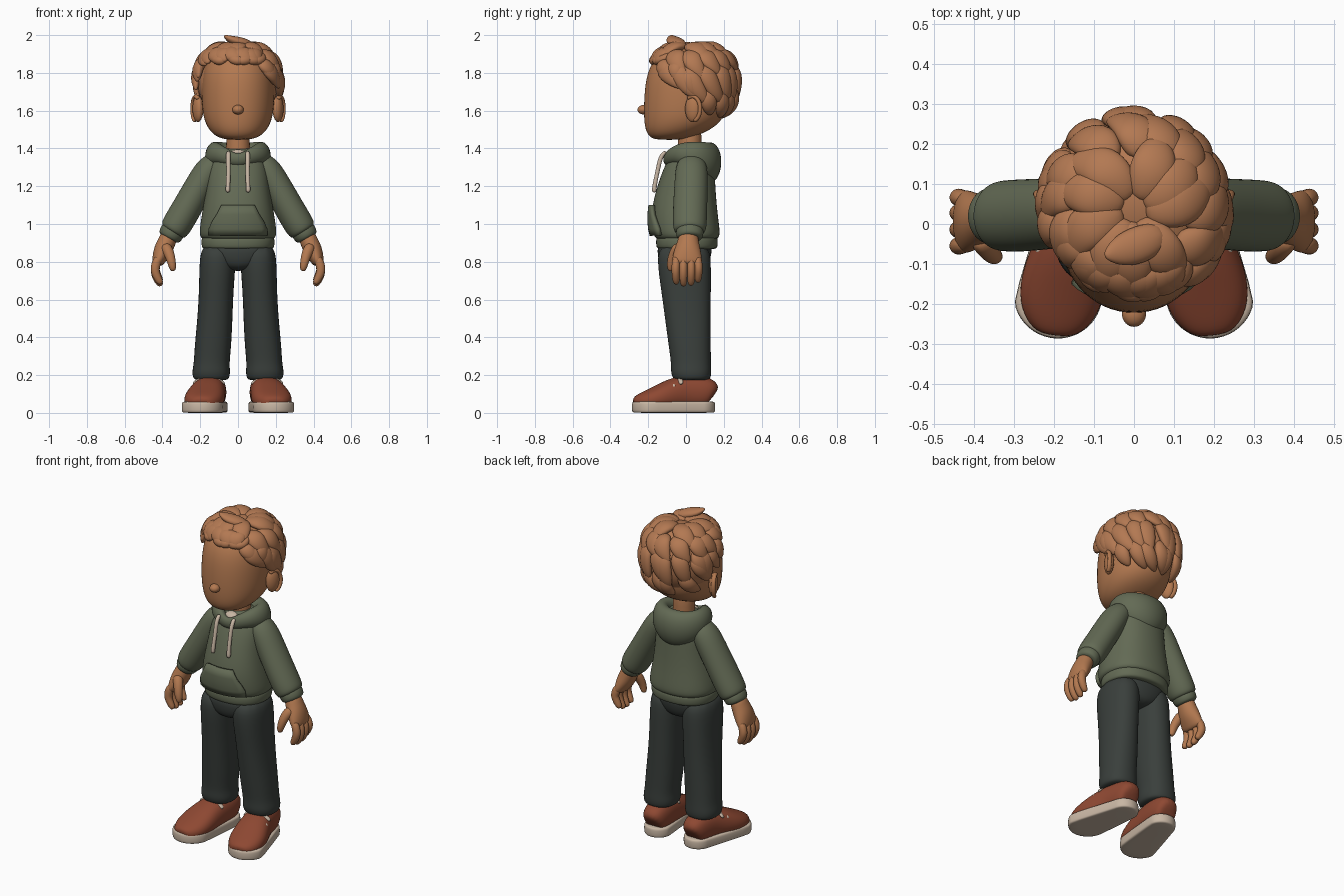
import bpy, bmesh, math, random
from mathutils import Vector, Matrix

random.seed(4)
if "Cube" in bpy.data.objects:
    bpy.data.objects.remove(bpy.data.objects["Cube"])


def material(name, r, g, b):
    m = bpy.data.materials.new(name)
    m.use_nodes = True
    m.diffuse_color = (r, g, b, 1)
    node = next(n for n in m.node_tree.nodes if n.type == 'BSDF_PRINCIPLED')
    node.inputs["Base Color"].default_value = (r, g, b, 1)
    node.inputs["Roughness"].default_value = 0.8
    return m


SKIN = material("skin", .45, .19, .08)
HAIR = material("hair", .45, .19, .085)
GREEN = material("hoodie_green", .125, .145, .09)
LINING = material("hood_lining", .05, .06, .05)
DARK = material("trouser_charcoal", .042, .05, .045)
RUST = material("shoe_rust", .27, .065, .032)
CREAM = material("cream", .58, .47, .37)


def finish(name, bm, mat, mirror=False, levels=2):
    bmesh.ops.recalc_face_normals(bm, faces=bm.faces)
    me = bpy.data.meshes.new(name)
    bm.to_mesh(me)
    bm.free()
    me.materials.append(mat)
    for p in me.polygons:
        p.use_smooth = True
    ob = bpy.data.objects.new(name, me)
    bpy.context.collection.objects.link(ob)
    if mirror:
        ob.modifiers.new("mirror", 'MIRROR').use_mirror_merge = False
    if levels:
        sub = ob.modifiers.new("smooth", 'SUBSURF')
        sub.levels = sub.render_levels = levels
    return ob


def skin_rings(bm, rings, closed=False):
    rows = [[bm.verts.new(p) for p in ring] for ring in rings]
    n = len(rows[0])
    pairs = list(zip(rows, rows[1:])) + ([(rows[-1], rows[0])] if closed else [])
    for a, b in pairs:
        for i in range(n):
            j = (i + 1) % n
            bm.faces.new((a[i], a[j], b[j], b[i]))
    if not closed:
        bm.faces.new(rows[0])
        bm.faces.new(rows[-1])


def sweep(name, pts, mat, ref=(0, 1, 0), flat=False, closed=False, n=12,
          power=2.0, mirror=False, levels=2, bm=None):
    """Rings of (x, y, z, a, b): horizontal if flat, else square to the path."""
    own = bm is None
    bm = bm or bmesh.new()
    k = 3 / (2 + math.cos(math.tau / n))
    pos = [Vector(p[:3]) for p in pts]
    rings = []
    for i, p in enumerate(pts):
        if flat:
            u, v = Vector((1, 0, 0)), Vector((0, 1, 0))
        else:
            nxt = pos[(i + 1) % len(pos)] if closed else pos[min(i + 1, len(pos) - 1)]
            prv = pos[i - 1] if closed else pos[max(i - 1, 0)]
            t = (nxt - prv).normalized()
            u = t.cross(Vector(ref)).normalized()
            v = u.cross(t)
        ring = []
        for j in range(n):
            c, s = math.cos(math.tau * j / n), math.sin(math.tau * j / n)
            c = math.copysign(abs(c) ** (2 / power), c)
            s = math.copysign(abs(s) ** (2 / power), s)
            ring.append(pos[i] + u * p[3] * k * c + v * p[4] * k * s)
        rings.append(ring)
    skin_rings(bm, rings, closed)
    if own:
        return finish(name, bm, mat, mirror, levels)


def ball(name, loc, size, mat, mirror=False, turn=0):
    bm = bmesh.new()
    mtx = Matrix.Translation(loc) @ Matrix.Rotation(turn, 4, 'Z') @ Matrix.Diagonal((*size, 1))
    bmesh.ops.create_uvsphere(bm, u_segments=32, v_segments=18, radius=1, matrix=mtx)
    return finish(name, bm, mat, mirror, 0)


# Head, neck, nose and ears
sweep("head", [(0, -.09, 1.445, .06, .07), (0, -.075, 1.462, .115, .12), (0, -.04, 1.50, .155, .175),
               (0, -.01, 1.56, .183, .212), (0, 0, 1.65, .192, .222), (0, .01, 1.78, .192, .222),
               (0, .02, 1.88, .165, .19), (0, .03, 1.94, .08, .1)], SKIN, flat=True, n=16, power=2.1)
sweep("neck", [(0, .02, 1.3, .07, .065), (0, .02, 1.4, .06, .06), (0, .02, 1.55, .065, .065)], SKIN, flat=True)
ball("nose", (0, -.225, 1.605), (.03, .032, .025), SKIN)
ball("ears", (.212, .035, 1.61), (.026, .042, .07), SKIN, True, -.4)
rim = [(.222 + .018 * math.sin(a), .035 + .042 * math.sin(a), 1.61 + .068 * math.cos(a), .011, .013)
       for a in (math.radians(d) for d in range(-40, 200, 30))]
sweep("ear_rims", rim, SKIN, ref=(1, 0, 0), n=8, mirror=True)


# Hair: a cap with layers of tapered locks swirling off the crown
def scalp(az, pol, lift):
    az, pol = math.radians(az), math.radians(pol)
    c, r = math.cos(pol), abs(math.sin(pol)) ** .8
    return Vector((math.sin(az) * (.213 + lift) * r, .035 - math.cos(az) * (.225 + lift) * r,
                   1.745 + (.2 + lift) * math.copysign(abs(c) ** .8, c)))


def hairline(az):
    d = abs((az + 180) % 360 - 180)
    keys = [(0, 60), (50, 66), (75, 94), (95, 104), (115, 138), (181, 148)]
    for (a, p), (b, q) in zip(keys, keys[1:]):
        if d < b:
            return p + (q - p) * (d - a) / (b - a)


ball("hair_cap", (0, .06, 1.745), (.215, .2, .2), HAIR)
bm = bmesh.new()
for start, length, count, width in ((4, 50, 9, .055), (32, 50, 14, .052), (62, 50, 17, .048), (92, 50, 17, .042)):
    for i in range(count):
        az = 360 * (i + random.uniform(-.3, .3)) / count
        twist = random.uniform(8, 34)
        limit = hairline(az + twist)
        if start > limit + 8:
            continue
        end = min(start + length * random.uniform(.9, 1.15), limit)
        begin = min(start, end - 32)
        pts = []
        for t, w, lift in ((0, .5, -.012), (.25, 1, .004), (.5, 1.05, .012), (.78, .8, .012), (1, .18, .014)):
            p = scalp(az + twist * t * t, begin + (end - begin) * t, lift)
            pts.append((*p, width * w, .026 * w + .002))
        out = Vector(pts[2][:3]) - Vector((0, .035, 1.72))
        sweep("", pts, HAIR, ref=out, n=8, bm=bm)
# Fringe rolls and a tuft on top
for side, az in ((1, -48), (1, -18), (-1, 50), (1, 8), (-1, 26)):
    pts = [(*scalp(az + side * 34 * t, 44 + 18 * math.sin(t * 3), .008), .036 * w, .026 * w)
           for t, w in ((0, .4), (.3, 1), (.65, 1), (1, .25))]
    sweep("", pts, HAIR, ref=(0, -.7, .7), n=8, bm=bm)
sweep("", [(.08, -.02, 1.94, .03, .02), (.02, -.05, 1.96, .05, .03), (-.04, -.07, 1.975, .04, .022),
           (-.075, -.08, 1.998, .008, .006)], HAIR, ref=(0, 0, 1), n=8, bm=bm)
finish("hair_locks", bm, HAIR)

# Hoodie body, waistband and pocket
body = sweep("hoodie_body", [(0, .005, .91, .17, .145), (0, .005, .93, .202, .172), (0, 0, .97, .203, .178),
                             (0, -.01, 1.07, .187, .174), (0, 0, 1.19, .168, .155), (0, .015, 1.29, .16, .135),
                             (0, .025, 1.36, .135, .11), (0, .03, 1.41, .07, .07)], GREEN, flat=True, n=16, power=2.3)
sweep("waistband", [(0, .005, .865, .175, .145), (0, .005, .872, .192, .162), (0, .005, .925, .194, .164),
                    (0, .005, .94, .18, .15)], GREEN, flat=True, n=16, power=2.3)
bm = bmesh.new()
rows = []
for z, half in ((.94, .15), (.975, .15), (1.01, .135), (1.05, .11), (1.10, .085)):
    rows.append([bm.verts.new((half * i / 5, -.4, z)) for i in range(-5, 6)])
for a, b in zip(rows, rows[1:]):
    for i in range(10):
        bm.faces.new((a[i], a[i + 1], b[i + 1], b[i]))
pocket = finish("front_pocket", bm, GREEN, levels=0)
wrap = pocket.modifiers.new("wrap", 'SHRINKWRAP')
wrap.target, wrap.wrap_method, wrap.offset = body, 'PROJECT', .014
wrap.use_project_y, wrap.use_positive_direction, wrap.use_negative_direction = True, True, True
solid = pocket.modifiers.new("thickness", 'SOLIDIFY')
solid.thickness, solid.offset = .02, 0

# Sleeves and cuffs
sweep("sleeves", [(.09, .03, 1.34, .05, .06), (.145, .03, 1.305, .075, .085), (.2, .027, 1.21, .077, .088),
                  (.262, .022, 1.1, .078, .09), (.32, .02, 1.0, .08, .09), (.343, .02, .965, .074, .084),
                  (.349, .02, .955, .055, .065)], GREEN, mirror=True)
sweep("cuffs", [(.338, .02, .975, .06, .065), (.345, .02, .963, .067, .074), (.366, .02, .93, .062, .07),
                (.37, .02, .922, .045, .05)], GREEN, mirror=True)

# Hands
sweep("palms", [(.36, .015, .95, .045, .05), (.375, .012, .91, .047, .055), (.398, .008, .86, .05, .07),
                (.42, .006, .81, .036, .08), (.43, .006, .78, .025, .075)], SKIN, mirror=True)
bm = bmesh.new()
for y, drop in ((-.055, .01), (-.014, 0), (.028, .003), (.067, .02)):
    sweep("", [(.418, y * .9, .83, .022, .021), (.44, y, .775, .025, .022), (.438, y, .73 + drop, .023, .021),
               (.418, y * .95, .69 + drop, .02, .019), (.405, y * .93, .672 + drop, .012, .012)], SKIN, n=8, bm=bm)
sweep("", [(.39, -.03, .89, .03, .03), (.365, -.062, .85, .028, .027), (.352, -.08, .8, .023, .022),
           (.345, -.082, .765, .018, .018), (.343, -.08, .75, .01, .01)], SKIN, n=8, bm=bm)
finish("fingers", bm, SKIN, True)

# Folded hood, lining, undershirt and drawstrings
half = [(.06, -.085, 1.355, .03, .04), (.12, -.03, 1.378, .045, .055), (.137, .05, 1.365, .052, .075),
        (.085, .108, 1.335, .064, .1)]
ring = [(0, -.105, 1.335, .02, .03)] + half + [(0, .128, 1.315, .07, .118)]
ring += [(-x, *rest) for x, *rest in reversed(half)]
sweep("hood", ring, GREEN, ref=(0, 0, 1), closed=True)
ball("hood_inside", (0, .03, 1.38), (.11, .09, .018), LINING)
ball("undershirt", (0, -.055, 1.365), (.045, .035, .03), CREAM)
sweep("drawstrings", [(.05, -.105, 1.385, .012, .01), (.052, -.135, 1.36, .012, .012), (.05, -.15, 1.28, .011, .011),
                      (.053, -.168, 1.2, .011, .011), (.054, -.168, 1.165, .014, .014)], CREAM, n=8, mirror=True)

# Trousers
sweep("trouser_hips", [(0, -.01, .75, .05, .1), (0, -.01, .79, .15, .13), (0, -.008, .84, .19, .143),
                       (0, -.005, .92, .185, .145)], DARK, flat=True, n=16, power=2.3)
sweep("trouser_legs", [(.105, -.01, .9, .085, .13), (.108, -.01, .8, .096, .142), (.115, 0, .65, .09, .13),
                       (.122, .01, .5, .092, .12), (.133, .02, .35, .096, .11), (.14, .027, .26, .093, .104),
                       (.142, .027, .22, .1, .107), (.142, .03, .185, .096, .1), (.142, .03, .17, .08, .085)],
      DARK, flat=True, power=2.3, mirror=True)


# Shoes: rounded sole, upper and laces
def footprint(z, grow):
    ring = []
    for i in range(32):
        a = math.tau * (i + .5) / 32
        x, y, r = (.135, .072, .083) if math.sin(a) > 0 else (.19, -.175, .112)
        ring.append((x + (r + grow) * math.cos(a), y + (r + grow) * math.sin(a), z))
    return ring


bm = bmesh.new()
skin_rings(bm, [footprint(z, g) for z, g in ((0, -.012), (.003, -.004), (.012, 0), (.05, 0), (.058, -.004), (.062, -.014))])
finish("shoe_soles", bm, CREAM, True, 1)
sweep("shoe_uppers", [(.135, .147, .09, .04, .05), (.135, .132, .105, .066, .075), (.138, .07, .11, .078, .088),
                      (.146, 0, .11, .082, .09), (.16, -.07, .1, .094, .083), (.176, -.14, .08, .106, .068),
                      (.188, -.21, .062, .1, .054), (.193, -.26, .052, .068, .04), (.195, -.277, .048, .035, .025)],
      RUST, ref=(0, 0, 1), power=2.4, mirror=True)
bm = bmesh.new()
for x, y, z in ((.18, -.175, .128), (.172, -.13, .151), (.163, -.085, .174), (.155, -.045, .192)):
    sweep("", [(x + s * .085, y + .012 * abs(s) + .01 * s, z - .04 * s * s, .013, .009)
               for s in (-1, -.6, 0, .6, 1)], CREAM, ref=(0, -.4, 1), n=8, bm=bm)
finish("shoe_laces", bm, CREAM, True)
